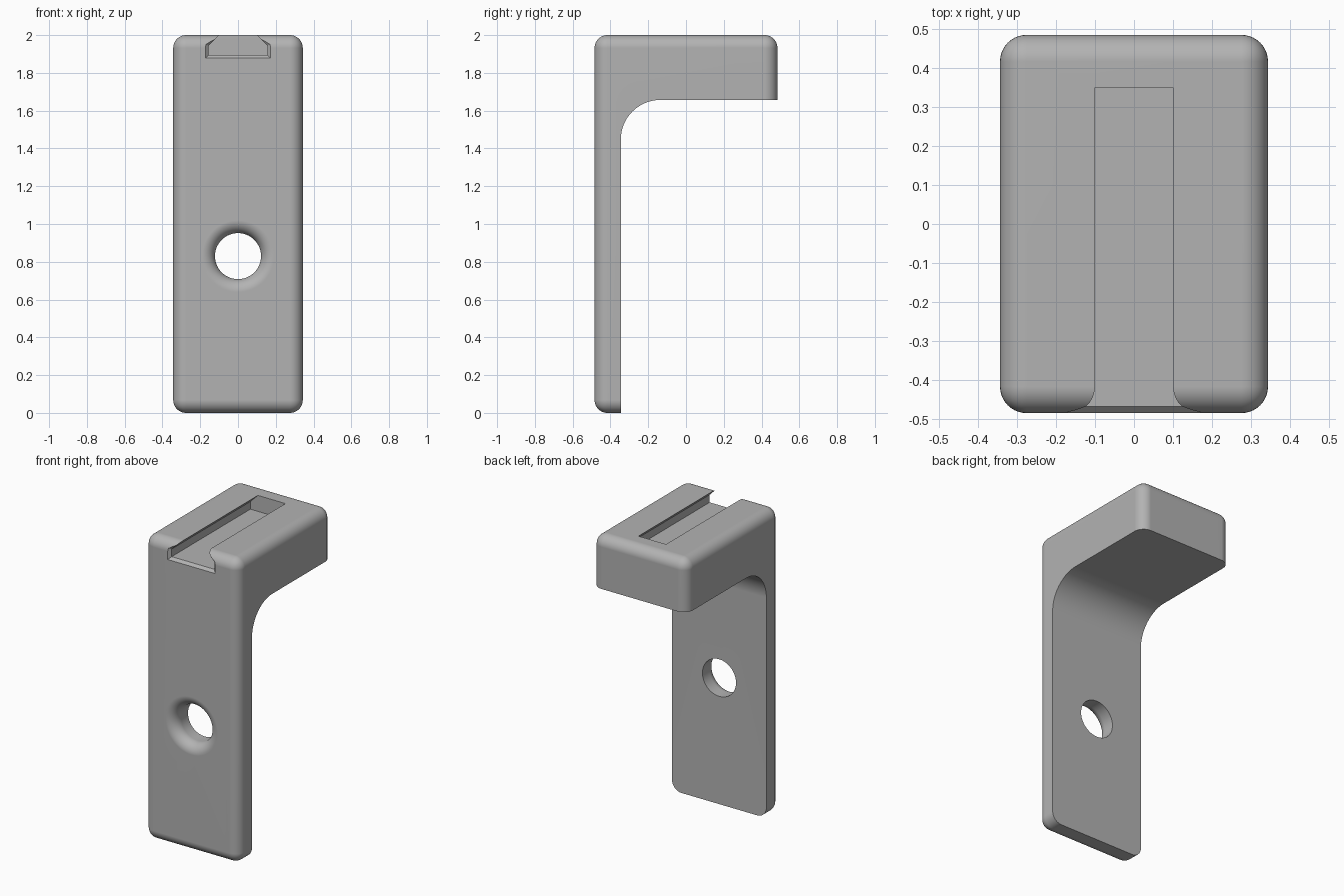
import bpy, bmesh
from math import sin, cos, pi

if "Cube" in bpy.data.objects:
    bpy.data.objects.remove(bpy.data.objects["Cube"], do_unlink=True)

W, D, H, R = 0.343, 0.484, 2.0, 0.068   # half width, half depth, height, edge radius

grey = bpy.data.materials.new("plain_grey")
grey.use_nodes = True
colour = (0.45, 0.45, 0.45, 1)
grey.diffuse_color = colour
grey.node_tree.nodes["Principled BSDF"].inputs["Base Color"].default_value = colour


def loft(name, rings):
    """Solid skinned through closed rings of equal length, capped at both ends."""
    bm = bmesh.new()
    loops = [[bm.verts.new(p) for p in ring] for ring in rings]
    for a, b in zip(loops, loops[1:]):
        for i in range(len(a)):
            j = (i + 1) % len(a)
            bm.faces.new((a[i], a[j], b[j], b[i]))
    bm.faces.new(loops[0])
    bm.faces.new(loops[-1])
    bmesh.ops.recalc_face_normals(bm, faces=bm.faces)
    mesh = bpy.data.meshes.new(name)
    bm.to_mesh(mesh)
    bm.free()
    mesh.materials.append(grey)
    ob = bpy.data.objects.new(name, mesh)
    bpy.context.collection.objects.link(ob)
    return ob


# Rounded block
block = [(-W, -D), (W, -D), (W, D), (-W, D)]
bracket = loft("bracket", [[(x, y, z) for x, y in block] for z in (0, H)])
bevel = bracket.modifiers.new("rounded_edges", "BEVEL")
bevel.width, bevel.segments = R, 10

# Space under the arm, with a filleted inner corner
back, under, fillet = -0.345, 1.657, 0.21
side = [(1, -1), (back, -1)]
side += [(back + fillet * (1 - cos(t)), under - fillet * (1 - sin(t)))
         for t in (i * pi / 40 for i in range(21))]
side += [(1, under)]
space = loft("space_cutter", [[(x, y, z) for y, z in side] for x in (-1, 1)])

# Screw hole with a rounded front rim
steps = [i * pi / 20 for i in range(11)]
profile = [(-D - 0.05, 0.122 + R)]
profile += [(-D + R * (1 - cos(t)), 0.122 + R * (1 - sin(t))) for t in steps]
profile += [(0, 0.122)]
hole = loft("hole_cutter", [
    [(r * cos(k * pi / 32), y, 0.83 + r * sin(k * pi / 32)) for k in range(64)]
    for y, r in profile])


# Undercut slot along the top, flared where it meets the front
def slot_section(y, o):
    half = [(0.1 + 1.41 * o, 2.2), (0.1 + 1.41 * o, H),
            (0.155 + o, 1.945 + 0.41 * o), (0.155 + o, 1.895 - o)]
    return [(x, y, z) for x, z in half] + [(-x, y, z) for x, z in reversed(half)]


slot = loft("slot_cutter", [slot_section(-D - 0.03, 0.047),
                            slot_section(-D + 0.017, 0), slot_section(0.35, 0)])

# Cut the block and bake the result
for cutter in (space, hole, slot):
    cut = bracket.modifiers.new(cutter.name, "BOOLEAN")
    cut.operation, cut.solver, cut.object = "DIFFERENCE", "EXACT", cutter
bpy.context.view_layer.update()
graph = bpy.context.evaluated_depsgraph_get()
bracket.data = bpy.data.meshes.new_from_object(bracket.evaluated_get(graph))
bracket.modifiers.clear()
for cutter in (space, hole, slot):
    bpy.data.objects.remove(cutter, do_unlink=True)

# Smooth shading with crisp cut edges
bpy.ops.object.select_all(action="DESELECT")
bracket.select_set(True)
bpy.context.view_layer.objects.active = bracket
bpy.ops.object.shade_smooth_by_angle(angle=pi / 6)
weights = bracket.modifiers.new("weighted_normals", "WEIGHTED_NORMAL")
weights.keep_sharp = True
